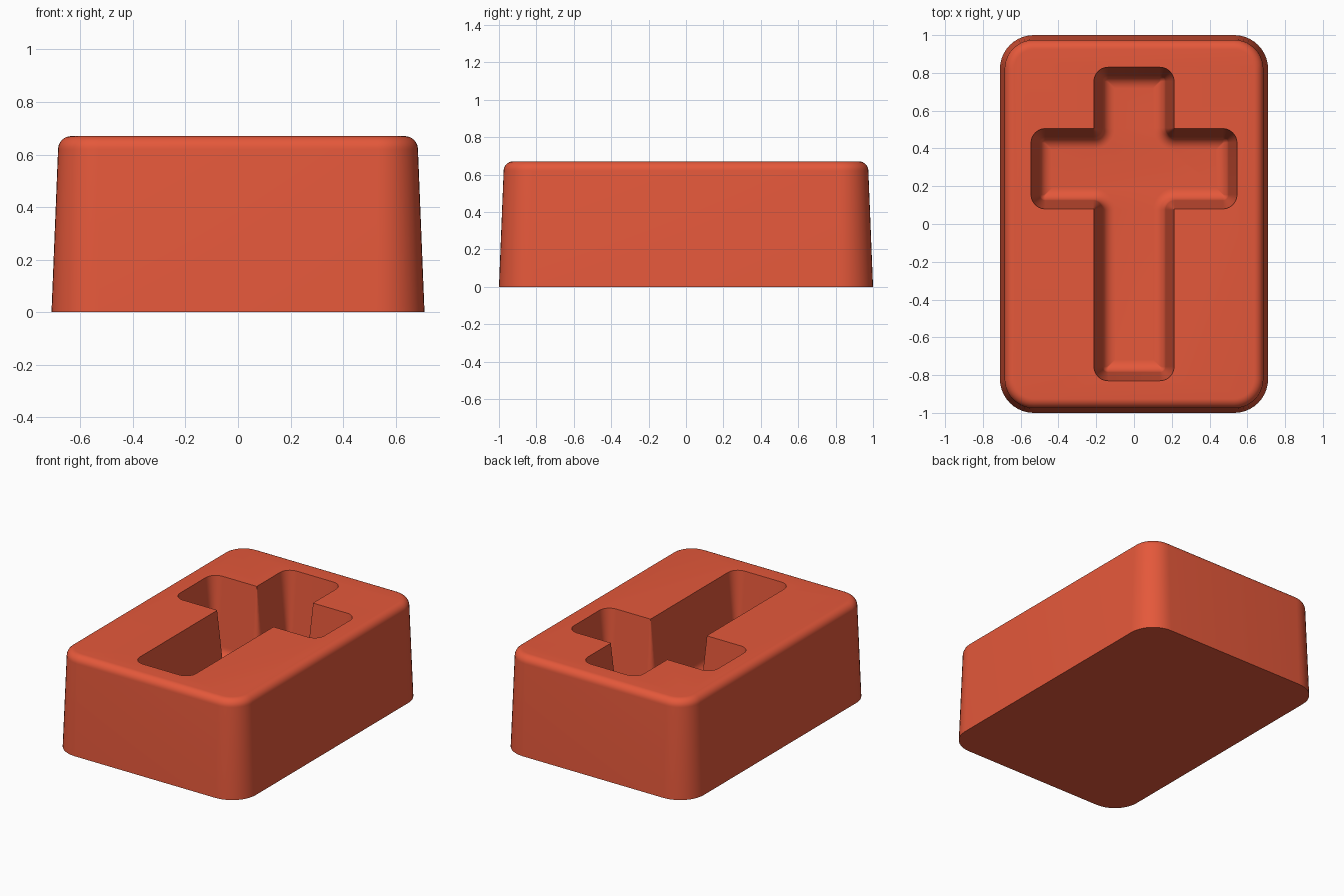
import bpy, bmesh
from math import sin, cos, pi
from mathutils import Vector

default = bpy.data.objects.get("Cube")
if default:
    bpy.data.objects.remove(default, do_unlink=True)

HEIGHT = 0.67
FLOOR = 0.15

red = bpy.data.materials.new("brick red")
red.use_nodes = True
red.diffuse_color = (0.78, 0.098, 0.043, 1)
red.node_tree.nodes["Principled BSDF"].inputs["Base Color"].default_value = red.diffuse_color


def rounded_outline(corners, radius, inset, steps=10):
    """Anticlockwise right-angled outline, moved inwards and rounded."""
    points = []
    for i, corner in enumerate(corners):
        p = Vector(corner)
        before = (p - Vector(corners[i - 1])).normalized()
        after = (Vector(corners[(i + 1) % len(corners)]) - p).normalized()
        outward = before.cross(after) > 0
        p += (after - before) * inset * (1 if outward else -1)
        # Outer corners tighten with the inset, inner ones open up
        r = max(radius - inset, 0.004) if outward else 0.004 + inset
        centre = p - before * r + after * r
        for k in range(steps + 1):
            a = k / steps * pi / 2
            points.append(centre - after * r * cos(a) + before * r * sin(a))
    return points


def loft(name, corners, radius, levels):
    """Solid through stacked outlines; levels hold (inset, z) from the bottom up."""
    bm = bmesh.new()
    rings = [[bm.verts.new((p.x, p.y, z)) for p in rounded_outline(corners, radius, inset)]
             for inset, z in levels]
    n = len(rings[0])
    for low, high in zip(rings, rings[1:]):
        for i in range(n):
            j = (i + 1) % n
            bm.faces.new((low[i], low[j], high[j], high[i]))
    bm.faces.new(rings[0][::-1])
    bm.faces.new(rings[-1])
    bmesh.ops.recalc_face_normals(bm, faces=bm.faces)
    mesh = bpy.data.meshes.new(name)
    bm.to_mesh(mesh)
    bm.free()
    mesh.materials.append(red)
    obj = bpy.data.objects.new(name, mesh)
    bpy.context.collection.objects.link(obj)
    return obj


quarter = [k / 8 * pi / 2 for k in range(9)]

# Tapered block with a rounded upper rim
R = 0.05
block_levels = [(0, 0)] + [(0.025 + R * (1 - cos(a)), HEIGHT - R + R * sin(a)) for a in quarter]
block = loft("block", [(-0.71, -1), (0.71, -1), (0.71, 1), (-0.71, 1)], 0.18, block_levels)

# Cross-shaped recess with drafted walls and a filleted floor
W, ARM, END, LOW, TOP = 0.212, 0.545, 0.83, 0.08, 0.505
right_side = [(W, -END), (W, LOW), (ARM, LOW), (ARM, TOP), (W, TOP), (W, END)]
cross = right_side + [(-x, y) for x, y in reversed(right_side)]
F = 0.065
DRAFT = 0.045
recess_levels = [(DRAFT + F * (1 - sin(a)), FLOOR + F * (1 - cos(a))) for a in quarter]
recess_levels += [(0, HEIGHT), (0, HEIGHT + 0.1)]
cutter = loft("recess_cutter", cross, 0.075, recess_levels)
cutter.hide_render = True

cut = block.modifiers.new("recess", 'BOOLEAN')
cut.operation = 'DIFFERENCE'
cut.solver = 'EXACT'
cut.object = cutter

bpy.ops.object.select_all(action='DESELECT')
block.select_set(True)
bpy.context.view_layer.objects.active = block
bpy.ops.object.modifier_apply(modifier=cut.name)
bpy.data.objects.remove(cutter, do_unlink=True)
bpy.ops.object.shade_smooth_by_angle(angle=pi / 6)
